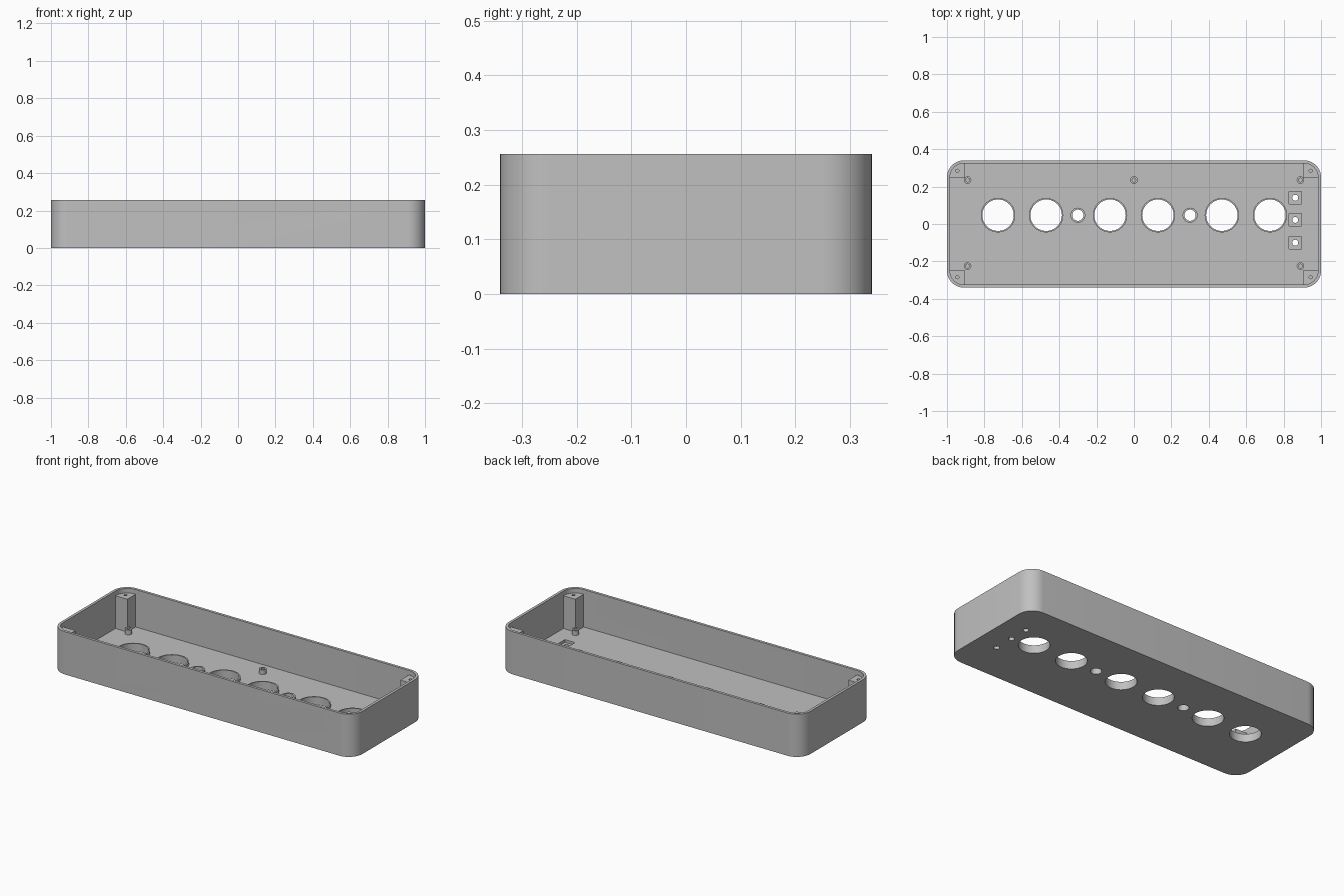
import bpy, bmesh, math

if "Cube" in bpy.data.objects:
    bpy.data.objects.remove(bpy.data.objects["Cube"])

W, D, H = 1.0, 0.34, 0.256          # half width, half depth, height
WALL, FLOOR, R = 0.016, 0.032, 0.09
HOLE_Y = 0.047

grey = bpy.data.materials.new("plain grey")
grey.diffuse_color = (0.53, 0.53, 0.53, 1)
grey.use_nodes = True
grey.node_tree.nodes["Principled BSDF"].inputs["Base Color"].default_value = grey.diffuse_color


def finish(name, bm):
    bmesh.ops.recalc_face_normals(bm, faces=bm.faces)
    me = bpy.data.meshes.new(name)
    bm.to_mesh(me)
    bm.free()
    me.materials.append(grey)
    ob = bpy.data.objects.new(name, me)
    bpy.context.collection.objects.link(ob)
    return ob


def add_prism(bm, pts, z0, z1):
    """Extrude a flat outline between two heights."""
    f = bm.faces.new([bm.verts.new((x, y, z0)) for x, y in pts])
    ext = bmesh.ops.extrude_face_region(bm, geom=[f], use_keep_orig=True)["geom"]
    bmesh.ops.translate(bm, vec=(0, 0, z1 - z0),
                        verts=[v for v in ext if isinstance(v, bmesh.types.BMVert)])


def rounded(inset, n=10):
    r, pts = R - inset, []
    for i, (sx, sy) in enumerate(((1, 1), (-1, 1), (-1, -1), (1, -1))):
        for k in range(n + 1):
            a = math.pi / 2 * (i + k / n)
            pts.append((sx * (W - R) + r * math.cos(a), sy * (D - R) + r * math.sin(a)))
    return pts


def circle(x, y, r, n=40):
    return [(x + r * math.cos(2 * math.pi * k / n), y + r * math.sin(2 * math.pi * k / n))
            for k in range(n)]


def square(x, y, h):
    return [(x - h, y - h), (x + h, y - h), (x + h, y + h), (x - h, y + h)]


def prisms(name, items):
    bm = bmesh.new()
    for pts, z0, z1 in items:
        add_prism(bm, pts, z0, z1)
    return finish(name, bm)


def boolean(ob, cutter, op="DIFFERENCE"):
    m = ob.modifiers.new("cut", "BOOLEAN")
    m.object, m.operation, m.solver = cutter, op, "EXACT"
    bpy.context.view_layer.objects.active = ob
    bpy.ops.object.modifier_apply(modifier=m.name)
    bpy.data.objects.remove(cutter)


def smooth(ob):
    bpy.ops.object.select_all(action="DESELECT")
    ob.select_set(True)
    bpy.context.view_layer.objects.active = ob
    bpy.ops.object.shade_smooth_by_angle(angle=math.radians(30))


def tube(name, x, y, ro, ri, z0, z1, zi):
    """Round boss with a bore that reaches down to zi."""
    n, bm = 40, bmesh.new()
    prof = [(ro, z0), (ro, z1), (ri, z1), (ri, zi)]
    rings = [[bm.verts.new((px, py, z)) for px, py in circle(x, y, r, n)] for r, z in prof]
    for a, b in zip(rings, rings[1:]):
        for k in range(n):
            bm.faces.new((a[k], a[(k + 1) % n], b[(k + 1) % n], b[k]))
    if zi > z0:
        bm.faces.new(rings[-1])
    else:
        for k in range(n):
            bm.faces.new((rings[-1][k], rings[-1][(k + 1) % n],
                          rings[0][(k + 1) % n], rings[0][k]))
    smooth(finish(name, bm))


# Large and small floor openings: x, outer radius, bore radius
openings = [(s * x, 0.092, 0.084) for x in (0.727, 0.47, 0.128) for s in (-1, 1)]
openings += [(s * 0.3, 0.04, 0.03) for s in (-1, 1)]
switches = (0.14, 0.022, -0.1)

# Open tray: rounded shell, cavity, floor openings, switch pockets
tray = prisms("tray", [(rounded(0), 0, H)])
boolean(tray, prisms("cavity", [(rounded(WALL), FLOOR, H + 0.1)]))
boolean(tray, prisms("floor_holes", [(circle(x, HOLE_Y, ri), -0.1, 0.1) for x, ro, ri in openings]))
boolean(tray, prisms("switch_pockets", [(square(0.862, y, 0.033), 0.016, 0.1) for y in switches]))
boolean(tray, prisms("switch_holes", [(circle(0.862, y, 0.016, 24), -0.1, 0.1) for y in switches]))

# Cable hole through the front wall
bm = bmesh.new()
add_prism(bm, circle(0.74, -0.21, 0.02, 32), 0.28, 0.4)
for v in bm.verts:
    v.co = (v.co.x, -v.co.z, -v.co.y)
boolean(tray, finish("cable_hole", bm))
smooth(tray)

# Raised collars around the floor openings
for x, ro, ri in openings:
    tube("opening_collar", x, HOLE_Y, ro, ri, FLOOR, 0.048, FLOOR)

# Screw standoffs on the floor
for x, y in ((-0.89, 0.235), (0, 0.235), (0.89, 0.235), (-0.89, -0.225), (0.89, -0.225)):
    tube("standoff", x, y, 0.02, 0.01, FLOOR, 0.06, FLOOR + 0.004)

# Corner posts trimmed to the rounded shell, with screw holes
for sx in (-1, 1):
    for sy in (-1, 1):
        post = prisms("corner_post", [(square(sx * 0.95, sy * 0.29, 0.045), FLOOR, 0.228)])
        boolean(post, prisms("trim", [(rounded(WALL - 0.002), 0, H)]), "INTERSECT")
        boolean(post, prisms("post_hole", [(circle(sx * 0.945, sy * 0.284, 0.009, 20), 0.12, 0.3)]))
        smooth(post)
